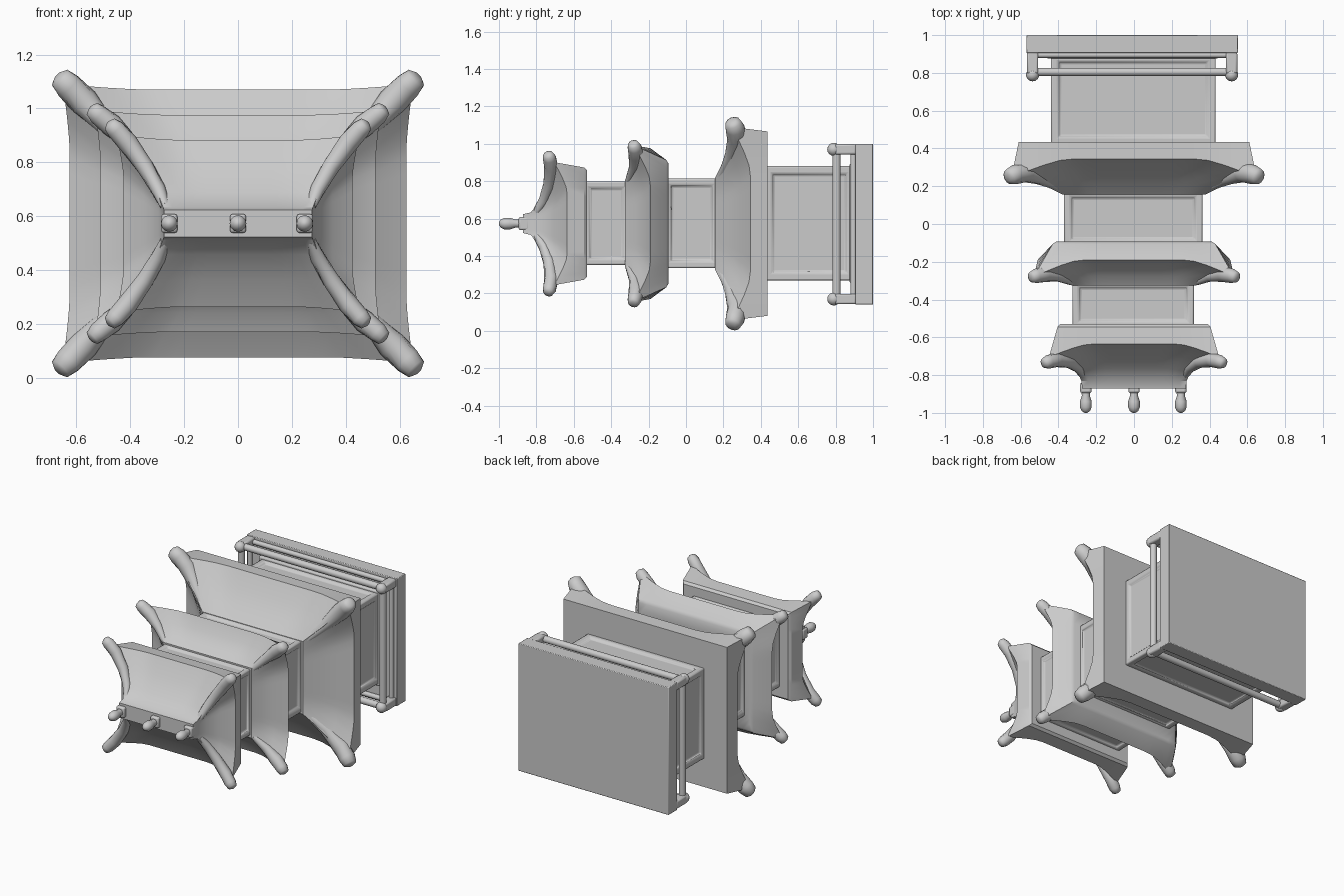
import bpy, bmesh, math
from mathutils import Vector

if "Cube" in bpy.data.objects:
    bpy.data.objects.remove(bpy.data.objects["Cube"])

CZ = 0.573   # the tower lies down: its axis runs along -y at this height


def finish(bm, name, bevel=0.0, angle=35):
    bmesh.ops.recalc_face_normals(bm, faces=bm.faces)
    me = bpy.data.meshes.new(name)
    bm.to_mesh(me)
    bm.free()
    ob = bpy.data.objects.new(name, me)
    bpy.context.collection.objects.link(ob)
    if bevel:
        m = ob.modifiers.new("bevel", 'BEVEL')
        m.width, m.segments = bevel, 2
    bpy.context.view_layer.objects.active = ob
    ob.select_set(True)
    bpy.ops.object.shade_smooth_by_angle(angle=math.radians(angle))
    ob.select_set(False)
    return ob


def box(name, x, y, z, bevel=0.008, panel=None):
    bm = bmesh.new()
    bmesh.ops.create_cube(bm, size=1)
    for v in bm.verts:
        v.co = Vector([(a[0] + a[1]) / 2 + c * (a[1] - a[0]) for a, c in zip((x, y, z), v.co)])
    if panel:   # stepped recess on the four walls
        bm.normal_update()
        walls = [f for f in bm.faces if abs(f.normal.y) < 0.5]
        bmesh.ops.inset_individual(bm, faces=walls, thickness=panel)
        bmesh.ops.inset_individual(bm, faces=walls, thickness=0.012, depth=-0.014)
    return finish(bm, name, bevel)


def tube(name, pts, n=12):
    """Round tube through (x, y, z, radius) points."""
    bm = bmesh.new()
    P = [Vector(p[:3]) for p in pts]
    rings = []
    for i, p in enumerate(pts):
        d = (P[min(i + 1, len(P) - 1)] - P[max(i - 1, 0)]).normalized()
        a = d.orthogonal() if abs(d.z) > 0.95 else d.cross(Vector((0, 0, 1)))
        a.normalize()
        b = d.cross(a)
        rings.append([bm.verts.new(P[i] + p[3] * (a * math.cos(t) + b * math.sin(t)))
                      for t in [2 * math.pi * k / n for k in range(n)]])
    for r, s in zip(rings, rings[1:]):
        for k in range(n):
            bm.faces.new((r[k], r[(k + 1) % n], s[(k + 1) % n], s[k]))
    bm.faces.new(rings[0])
    bm.faces.new(rings[-1])
    return finish(bm, name, angle=50)


def ball(name, loc, r):
    bm = bmesh.new()
    bmesh.ops.create_uvsphere(bm, u_segments=14, v_segments=8, radius=r)
    bmesh.ops.translate(bm, verts=bm.verts, vec=loc)
    return finish(bm, name, angle=60)


def roof(name, rings, out):
    """Rings of (half x, half z, y, corner lift); edges curl up toward the corners."""
    bm, n, loops = bmesh.new(), 16, []
    for hx, hz, y, lift in rings:
        loop = []
        top = max(r[3] for r in rings)
        for side in range(4):
            for k in range(n):
                s = -1 + 2 * k / n
                u, w = [(s, -1), (1, s), (-s, 1), (-1, -s)][side]
                c = max(0, (abs(s) - 0.55) / 0.45) ** 1.4
                g = 1 + out * c * lift / top
                loop.append(bm.verts.new((u * hx * g, y - lift * c, CZ + w * hz * g)))
        loops.append(loop)
    for r, s in zip(loops, loops[1:]):
        for k in range(4 * n):
            j = (k + 1) % (4 * n)
            bm.faces.new((r[k], r[j], s[j], s[k]))
    bm.faces.new(loops[0])
    bm.faces.new(loops[-1])
    return finish(bm, name, angle=32)


def horns(name, path):
    """Hip ridge ending in a blunt horn, repeated on four corners."""
    for i, (sx, sz) in enumerate([(1, 1), (-1, 1), (-1, -1), (1, -1)]):
        tube(f"{name}_{i + 1}", [(sx * x, y, CZ + sz * z, r) for x, y, z, r in path])


# base slab and plinth
box("base_slab", (-0.57, 0.55), (0.905, 1.0), (0.14, 1.0), 0.004)
box("base_plinth", (-0.46, 0.445), (0.875, 0.91), (0.255, 0.895))

# railing around the base
XS, ZS = (-0.537, 0.517), (0.17, 0.97)
for x in XS:
    for z in ZS:
        box("railing_post", (x - 0.03, x + 0.03), (0.795, 0.91), (z - 0.028, z + 0.028), 0.01)
        ball("railing_knob", (x, 0.79, z), 0.035)
    tube("side_rail", [(x, 0.805, ZS[0], 0.022), (x, 0.805, ZS[1], 0.022)])
    tube("side_lower_rail", [(x, 0.895, ZS[0], 0.016), (x, 0.895, ZS[1], 0.016)])
for z in ZS:
    tube("long_rail", [(XS[0], 0.805, z, 0.022), (XS[1], 0.805, z, 0.022)])
    tube("long_lower_rail", [(XS[0], 0.895, z, 0.016), (XS[1], 0.895, z, 0.016)])

# three storeys with recessed wall panels
box("lower_storey", (-0.44, 0.432), (0.42, 0.9), (0.27, 0.88), 0.01, 0.055)
box("middle_storey", (-0.37, 0.362), (-0.12, 0.18), (0.335, 0.815), 0.012, 0.05)
box("upper_storey", (-0.325, 0.317), (-0.55, -0.3), (0.352, 0.798), 0.012, 0.045)

# lower roof
roof("lower_roof", [(0.61, 0.493, 0.435, 0), (0.625, 0.497, 0.345, 0.10), (0.53, 0.40, 0.29, 0.07),
                    (0.44, 0.31, 0.22, 0.03), (0.375, 0.245, 0.155, 0)], 0.04)
horns("lower_roof_horn", [(0.37, 0.18, 0.235, 0.02), (0.48, 0.24, 0.35, 0.035), (0.57, 0.275, 0.45, 0.055),
                          (0.63, 0.262, 0.51, 0.052), (0.66, 0.25, 0.54, 0.042), (0.668, 0.246, 0.548, 0.02)])

# middle roof
roof("middle_roof", [(0.41, 0.32, -0.093, 0), (0.43, 0.34, -0.105, 0), (0.51, 0.403, -0.19, 0.09),
                     (0.43, 0.33, -0.225, 0.06), (0.37, 0.27, -0.275, 0.03), (0.33, 0.235, -0.325, 0)], 0.04)
horns("middle_roof_horn", [(0.33, -0.305, 0.23, 0.02), (0.40, -0.275, 0.30, 0.03), (0.47, -0.265, 0.365, 0.042),
                           (0.52, -0.275, 0.405, 0.038), (0.541, -0.282, 0.425, 0.03), (0.547, -0.284, 0.43, 0.014)])

# upper roof rising to a ridge
roof("upper_roof", [(0.39, 0.285, -0.53, 0), (0.405, 0.30, -0.545, 0), (0.425, 0.31, -0.635, 0.07),
                    (0.35, 0.21, -0.69, 0.045), (0.295, 0.115, -0.765, 0.02),
                    (0.278, 0.06, -0.83, 0), (0.275, 0.05, -0.872, 0)], 0.06)
horns("upper_roof_horn", [(0.27, -0.80, 0.065, 0.02), (0.295, -0.76, 0.125, 0.028), (0.345, -0.73, 0.21, 0.033),
                          (0.41, -0.72, 0.30, 0.038), (0.455, -0.73, 0.35, 0.036), (0.475, -0.737, 0.368, 0.028),
                          (0.481, -0.74, 0.373, 0.012)])

# ridge finials
for x in (-0.255, 0.0, 0.248):
    box("finial_foot", (x - 0.03, x + 0.03), (-0.895, -0.84), (CZ - 0.035, CZ + 0.035), 0.01)
    tube("ridge_finial", [(x, -0.87, CZ, 0.024), (x, -0.91, CZ, 0.021), (x, -0.94, CZ, 0.031),
                          (x, -0.97, CZ, 0.031), (x, -0.99, CZ, 0.022), (x, -1.0, CZ, 0.007)])
